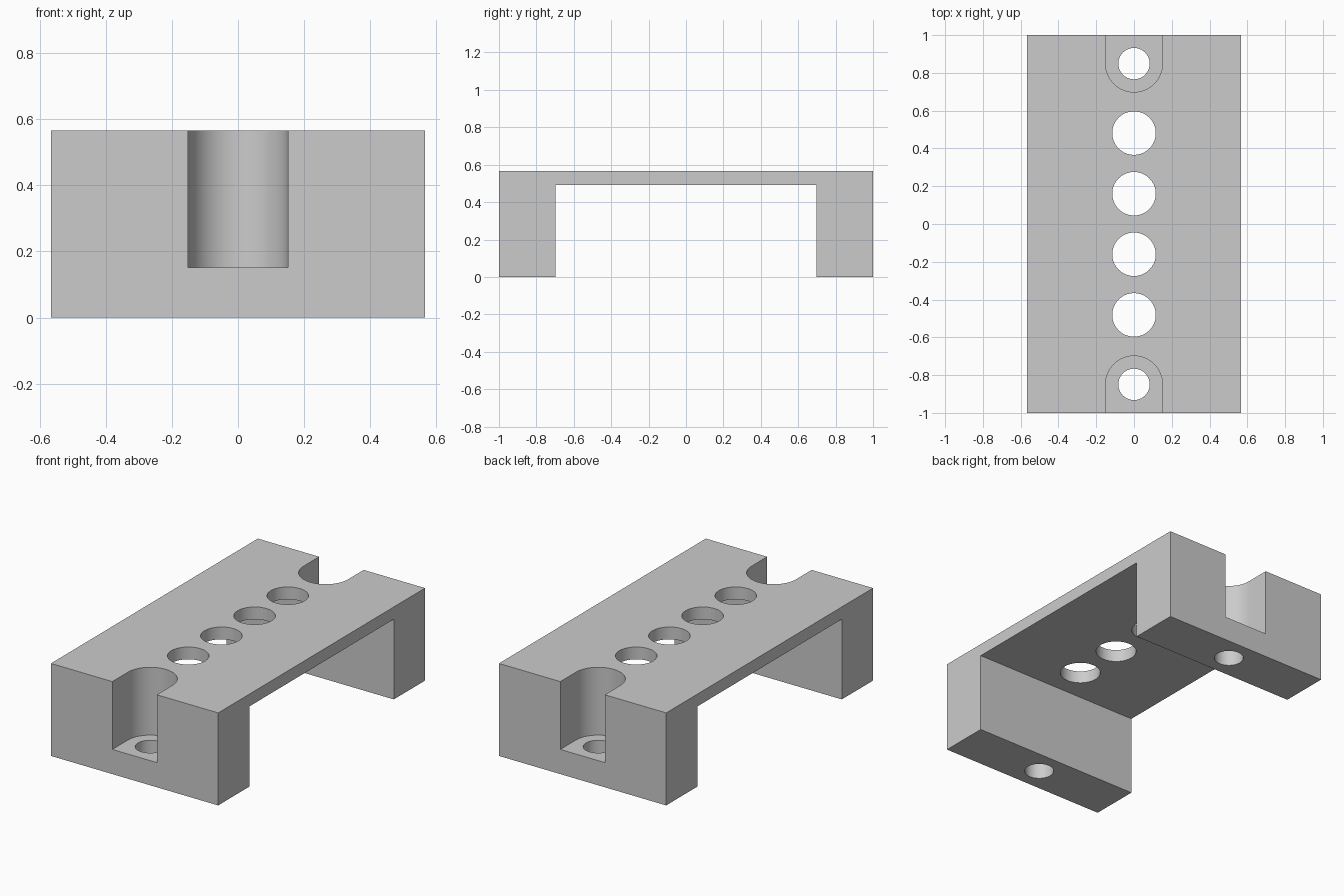
import bpy
import bmesh
from math import pi, sin, cos

if "Cube" in bpy.data.objects:
    bpy.data.objects.remove(bpy.data.objects["Cube"], do_unlink=True)

U = 2 / 53                      # one drawing unit, the bracket is 53 long
WIDTH, LENGTH, HEIGHT = 30, 53, 15
LEG, PLATE = 8, 2               # leg depth and top plate thickness
SLOT_Y, SLOT_R, FLOOR = LENGTH / 2 - 4, 3.99, 4

grey = bpy.data.materials.new("plain grey")
grey.use_nodes = True
colour = (0.6, 0.6, 0.6, 1)
grey.diffuse_color = colour
grey.node_tree.nodes["Principled BSDF"].inputs["Base Color"].default_value = colour


def prism(name, outline, direction):
    """Extrude a closed outline of 3D points along a direction."""
    bm = bmesh.new()
    face = bm.faces.new([bm.verts.new([c * U for c in p]) for p in outline])
    result = bmesh.ops.extrude_face_region(bm, geom=[face])
    moved = [g for g in result["geom"] if isinstance(g, bmesh.types.BMVert)]
    bmesh.ops.translate(bm, verts=moved, vec=[c * U for c in direction])
    bmesh.ops.recalc_face_normals(bm, faces=bm.faces)
    mesh = bpy.data.meshes.new(name)
    bm.to_mesh(mesh)
    bm.free()
    mesh.materials.append(grey)
    obj = bpy.data.objects.new(name, mesh)
    bpy.context.collection.objects.link(obj)
    return obj


def arc(y, radius, z, start, sweep, steps):
    return [(radius * cos(start + sweep * i / steps),
             y + radius * sin(start + sweep * i / steps), z) for i in range(steps + 1)]


def hole(name, y, radius):
    return prism(name, arc(y, radius, -1, 0, 2 * pi, 64)[:-1], (0, 0, HEIGHT + 2))


# Bridge-shaped body: two legs joined by a thin top plate
end, inner, under = LENGTH / 2, LENGTH / 2 - LEG, HEIGHT - PLATE
side = [(-end, 0), (-inner, 0), (-inner, under), (inner, under),
        (inner, 0), (end, 0), (end, HEIGHT), (-end, HEIGHT)]
body = prism("bracket_body", [(-WIDTH / 2, y, z) for y, z in side], (WIDTH, 0, 0))

# Round holes along the top plate
cutters = [hole("plate_hole_cutter", (i - 1.5) * 8.5, 3.05) for i in range(4)]

# Screw holes and round-backed recesses open to each end
for s in (-1, 1):
    cutters.append(hole("screw_hole_cutter", s * SLOT_Y, 2.2))
    outline = arc(s * SLOT_Y, SLOT_R, FLOOR, 0, -s * pi, 48)
    outline += [(-SLOT_R, s * (end + 1), FLOOR), (SLOT_R, s * (end + 1), FLOOR)]
    cutters.append(prism("recess_cutter", outline, (0, 0, HEIGHT)))

for cutter in cutters:
    cutter.hide_render = True
    cutter.hide_set(True)
    mod = body.modifiers.new(cutter.name, "BOOLEAN")
    mod.operation = "DIFFERENCE"
    mod.solver = "EXACT"
    mod.object = cutter

# Apply the cuts, then discard the cutters
bpy.ops.object.select_all(action="DESELECT")
bpy.context.view_layer.objects.active = body
body.select_set(True)
for mod in list(body.modifiers):
    bpy.ops.object.modifier_apply(modifier=mod.name)
for cutter in cutters:
    bpy.data.objects.remove(cutter, do_unlink=True)

bpy.ops.object.shade_smooth_by_angle(angle=pi / 6)
